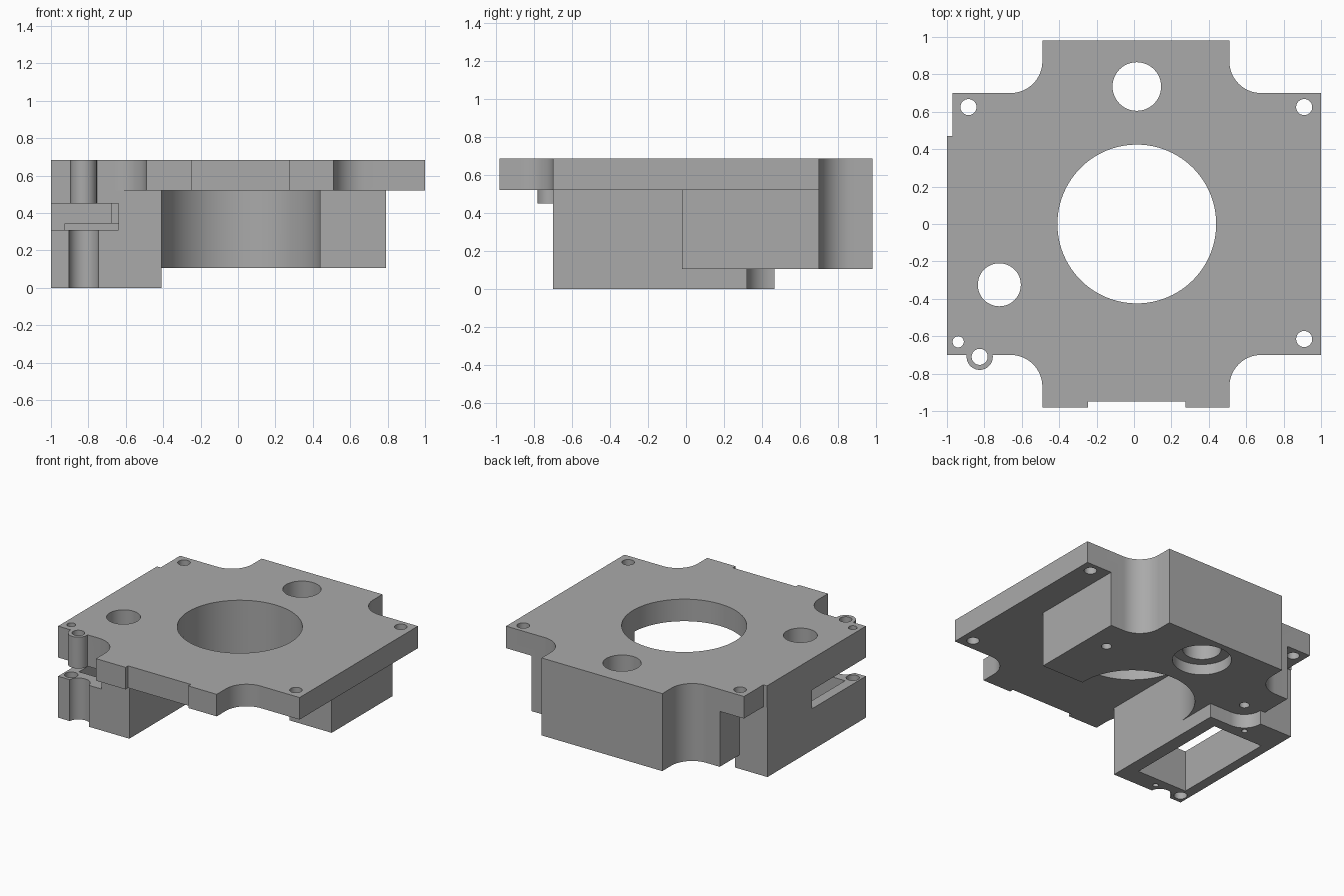
import bpy, bmesh, math

old = bpy.data.objects.get("Cube")
if old:
    bpy.data.objects.remove(old, do_unlink=True)

TOP, PLATE, STEP = 0.685, 0.52, 0.105   # heights of top, plate underside, rear block underside
LOW, HIGH, OUT = -0.2, 0.9, 1.3         # margins for cutters

grey = bpy.data.materials.new("plain grey")
grey.use_nodes = True
grey.diffuse_color = (0.4, 0.4, 0.4, 1)
grey.node_tree.nodes["Principled BSDF"].inputs["Base Color"].default_value = (0.4, 0.4, 0.4, 1)


def prism(name, points, z0, z1):
    """Extrude a flat outline from z0 to z1."""
    bm = bmesh.new()
    face = bm.faces.new([bm.verts.new((x, y, z0)) for x, y in points])
    ext = bmesh.ops.extrude_face_region(bm, geom=[face])
    for v in ext["geom"]:
        if isinstance(v, bmesh.types.BMVert):
            v.co.z = z1
    bmesh.ops.recalc_face_normals(bm, faces=bm.faces)
    mesh = bpy.data.meshes.new(name)
    bm.to_mesh(mesh)
    bm.free()
    mesh.materials.append(grey)
    obj = bpy.data.objects.new(name, mesh)
    bpy.context.scene.collection.objects.link(obj)
    return obj


def box(name, x0, x1, y0, y1, z0, z1):
    return prism(name, [(x0, y0), (x1, y0), (x1, y1), (x0, y1)], z0, z1)


def arc(x, y, r, start, end, n):
    return [(x + r * math.cos(math.radians(start + (end - start) * i / n)),
             y + r * math.sin(math.radians(start + (end - start) * i / n))) for i in range(n + 1)]


def cylinder(name, x, y, r, z0=LOW, z1=HIGH, n=48):
    return prism(name, arc(x, y, r, 0, 360, n)[:-1], z0, z1)


body = box("mounting_body", -1, 1, -0.98, 0.98, 0, TOP)
helpers = []


def combine(obj, operation="DIFFERENCE"):
    obj.hide_render = True
    mod = body.modifiers.new(obj.name, "BOOLEAN")
    mod.operation = operation
    mod.solver = "EXACT"
    mod.object = obj
    helpers.append(obj)


# Filleted corner notches of the plate
for sx, edge in ((-1, -0.49), (1, 0.51)):
    for sy in (-1, 1):
        r = 0.17
        fillet = [(edge + sx * r + dx * -sx, sy * (0.7 + r) + dy * sy)
                  for dx, dy in arc(0, 0, r, -90, 0, 16)]
        outline = [(sx * OUT, sy * 0.7)] + fillet + [(edge, sy * OUT), (sx * OUT, sy * OUT)]
        combine(prism("corner_notch", outline, LOW, HIGH))

# Clear the space below the plate, leaving the rear and side blocks
combine(box("front_clearance", -0.41, OUT, -OUT, -0.02, LOW, PLATE))
combine(box("left_clearance", 0.79, OUT, -OUT, OUT, LOW, PLATE))
combine(box("front_lip_clearance", -OUT, -0.3, -OUT, -0.7, LOW, PLATE))
combine(box("rear_corner_clearance", -OUT, -0.77, 0.465, OUT, LOW, PLATE))
combine(box("rear_underside", -OUT, OUT, 0.465, OUT, LOW, STEP))
combine(box("middle_underside", -0.41, OUT, -OUT, OUT, LOW, STEP))
combine(box("block_end_underside", -0.59, -0.3, 0.32, OUT, LOW, STEP))
combine(cylinder("block_end_round", -0.59, 0.46, 0.14, LOW, STEP))

# Shallow steps in the plate edge
combine(box("front_edge_step", -0.245, 0.275, -OUT, -0.95, LOW, HIGH))
combine(box("side_edge_step", -OUT, -0.97, 0.47, OUT, LOW, HIGH))

# Pocket and open slot in the side block
combine(box("pocket", -0.925, -0.51, -0.56, 0.24, LOW, 0.345))
combine(box("slot", -OUT, -0.675, -OUT, -0.06, 0.31, 0.45))
combine(box("slot_mouth", -OUT, -0.64, -OUT, -0.56, 0.31, 0.45))
combine(cylinder("screw_groove", -0.825, -0.71, 0.08, LOW, 0.31))

# Round screw boss on the front edge
combine(cylinder("screw_boss", -0.825, -0.71, 0.07, 0.45, TOP), "UNION")

# Through holes
combine(cylinder("main_bore", 0.015, 0, 0.4245, n=96))
for x, y, r in ((0.015, 0.735, 0.13), (-0.72, -0.325, 0.115), (-0.885, 0.625, 0.043),
                (0.91, 0.625, 0.043), (0.91, -0.615, 0.043), (-0.825, -0.71, 0.043),
                (-0.94, -0.63, 0.03)):
    combine(cylinder("through_hole", x, y, r))

# Counterbores and blind screw holes from below
combine(cylinder("rear_counterbore", 0.015, 0.735, 0.2, LOW, STEP + 0.08))
combine(cylinder("small_counterbore", -0.94, -0.63, 0.045, LOW, 0.35))
for x, y, r, top in ((-0.6, 0.45, 0.035, 0.3), (0.63, 0.46, 0.035, 0.3), (-0.71, 0.32, 0.02, 0.2),
                     (-0.72, -0.63, 0.02, 0.2)):
    combine(cylinder("screw_hole", x, y, r, LOW, top, 24))

# Bake the result and remove the helpers
bpy.context.view_layer.update()
graph = bpy.context.evaluated_depsgraph_get()
baked = bpy.data.meshes.new_from_object(body.evaluated_get(graph))
body.modifiers.clear()
body.data = baked
baked.materials.clear()
baked.materials.append(grey)
for f in baked.polygons:
    f.material_index = 0
for obj in helpers:
    bpy.data.objects.remove(obj, do_unlink=True)

for obj in bpy.context.selected_objects:
    obj.select_set(False)
body.select_set(True)
bpy.context.view_layer.objects.active = body
bpy.ops.object.shade_smooth_by_angle(angle=math.radians(30))
